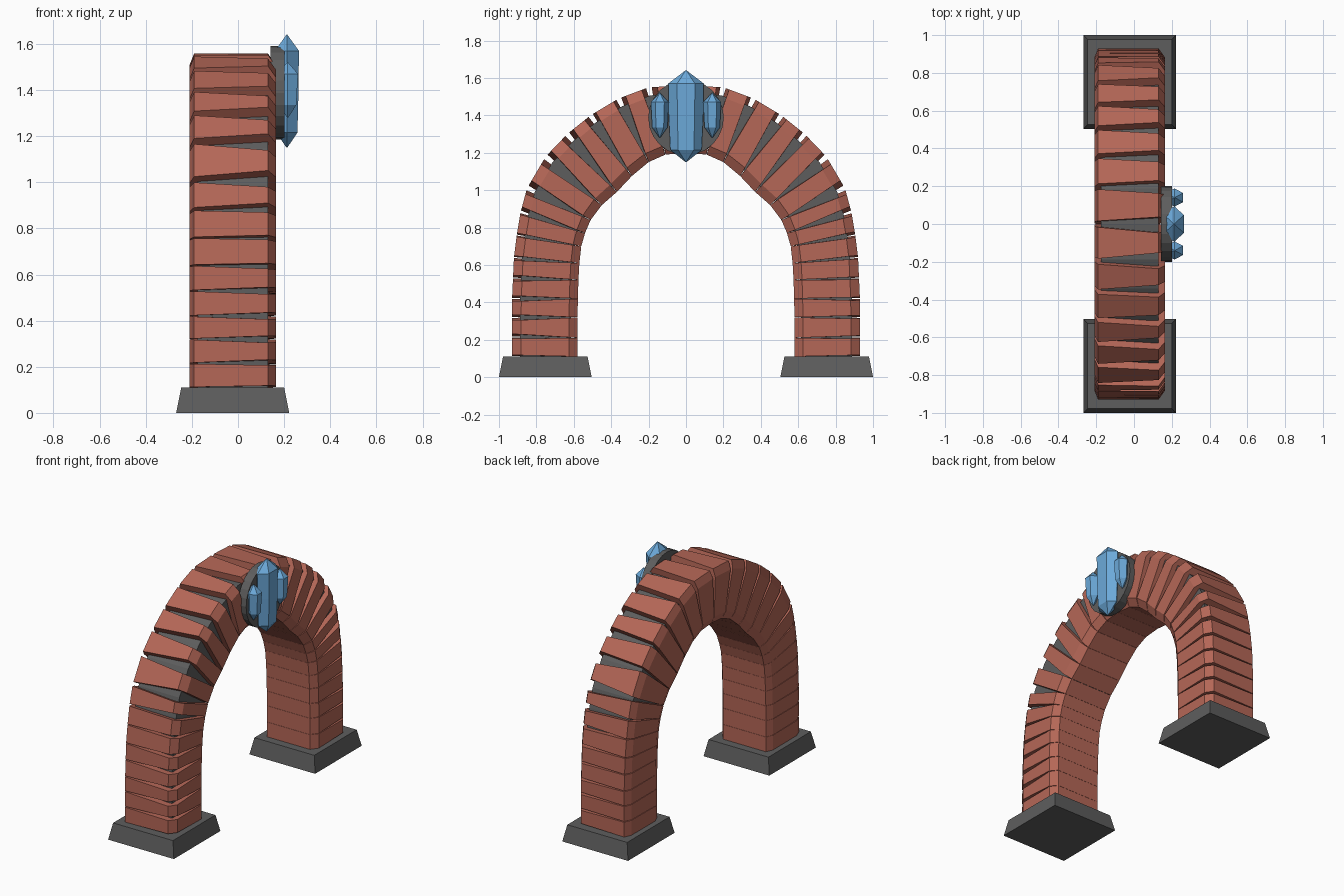
import bpy, bmesh, math, random
from mathutils import Vector, Matrix

if "Cube" in bpy.data.objects:
    bpy.data.objects.remove(bpy.data.objects["Cube"])
random.seed(4)


def material(name, rgb):
    m = bpy.data.materials.new(name)
    m.diffuse_color = (*rgb, 1)
    m.use_nodes = True
    m.node_tree.nodes["Principled BSDF"].inputs["Base Color"].default_value = m.diffuse_color
    return m


BRICK = material("brick red", (0.46, 0.135, 0.095))
STONE = material("dark stone", (0.11, 0.11, 0.11))
CRYSTAL = material("blue crystal", (0.15, 0.40, 0.70))


def make(name, bm, mat):
    bmesh.ops.recalc_face_normals(bm, faces=bm.faces)
    me = bpy.data.meshes.new(name)
    bm.to_mesh(me)
    bm.free()
    me.materials.append(mat)
    ob = bpy.data.objects.new(name, me)
    bpy.context.collection.objects.link(ob)
    return ob


def loft(bm, rings):
    """Skin closed rings of points and cap both ends."""
    vs = [[bm.verts.new(p) for p in r] for r in rings]
    n = len(vs[0])
    for a, b in zip(vs, vs[1:]):
        for i in range(n):
            j = (i + 1) % n
            bm.faces.new((a[i], a[j], b[j], b[i]))
    bm.faces.new(vs[0])
    bm.faces.new(vs[-1])


# Brick joints (y, z) from the foot up to the crown
OUTER = [(.93, .11), (.93, .215), (.93, .32), (.93, .42), (.925, .53), (.92, .64),
         (.905, .76), (.885, .88), (.85, 1.01), (.75, 1.18), (.635, 1.30),
         (.51, 1.40), (.36, 1.49), (.20, 1.55), (0, 1.56)]
INNER = [(.58, .11), (.58, .21), (.58, .32), (.578, .42), (.575, .52), (.57, .61),
         (.56, .70), (.54, .77), (.51, .84), (.45, .92), (.37, .99),
         (.29, 1.075), (.20, 1.15), (.11, 1.19), (0, 1.20)]
X0, X1 = -.21, .165
# Chamfered section: (x, depth from inner 0 to outer 1)
SECTION = [(X0, .13), (X0 + .02, 0), (X1 - .035, 0), (X1, .13),
           (X1, .86), (X1 - .035, 1), (X0 + .02, 1), (X0, .86)]


def at(k, x, t, side):
    p = Vector(INNER[k]).lerp(Vector(OUTER[k]), t)
    return Vector((x, p.x * side, p.y))


for side, label in ((1, "back"), (-1, "front")):
    # Bricks, thinner towards the +x outer edge
    bm = bmesh.new()
    for k in range(len(OUTER) - 1):
        curved = k >= 7
        gap = random.uniform(.22, .42) if curved else random.uniform(.08, .3)
        base = .14 if curved else .03
        ends = ([], [])
        for x, t in SECTION:
            a, b = at(k, x, t, side), at(k + 1, x, t, side)
            u = (x - X0) / (X1 - X0)
            cut = (.01 + t * (base + gap * u)) / 2
            ends[0].append(a.lerp(b, cut))
            ends[1].append(b.lerp(a, cut))
        loft(bm, ends)
    make(label + "_bricks", bm, BRICK)

    # Stone core seen between the bricks
    bm = bmesh.new()
    core = [(X0 + .035, .1), (X1 - .035, .1), (X1 - .035, .88), (X0 + .035, .88)]
    loft(bm, [[at(k, x, t, side) for x, t in core] for k in range(len(OUTER))])
    make(label + "_core", bm, STONE)

    # Tapered foot
    bm = bmesh.new()
    loft(bm, [[(-.023 + sx * (.245 - d), side * .752 + sy * (.248 - d), z)
               for sx, sy in ((-1, -1), (1, -1), (1, 1), (-1, 1))]
              for z, d in ((0, 0), (.11, .022))])
    make(label + "_foot", bm, STONE)

# Round plate on the crown
bm = bmesh.new()
bmesh.ops.create_cone(bm, cap_ends=True, segments=24, radius1=.202, radius2=.202, depth=.06,
                      matrix=Matrix.Translation((.172, 0, 1.388)) @ Matrix.Rotation(math.pi / 2, 4, 'Y'))
make("crown_plate", bm, STONE)


def crystal(name, x, y, ry, rx, levels):
    """Six-sided crystal with pointed ends; levels are (z, scale)."""
    bm = bmesh.new()
    loft(bm, [[(x + rx * s * math.sin(i * math.pi / 3) / .866, y + ry * s * math.cos(i * math.pi / 3), z)
               for i in range(6)] for z, s in levels])
    make(name, bm, CRYSTAL)


crystal("centre_crystal", .212, 0, .095, .052,
        [(1.15, .03), (1.215, .88), (1.40, .97), (1.57, 1), (1.64, .03)])
for side, label in ((1, "back"), (-1, "front")):
    crystal(label + "_small_crystal", .215, side * .14, .048, .045,
            [(1.28, .04), (1.335, .85), (1.47, 1), (1.52, .04)])
